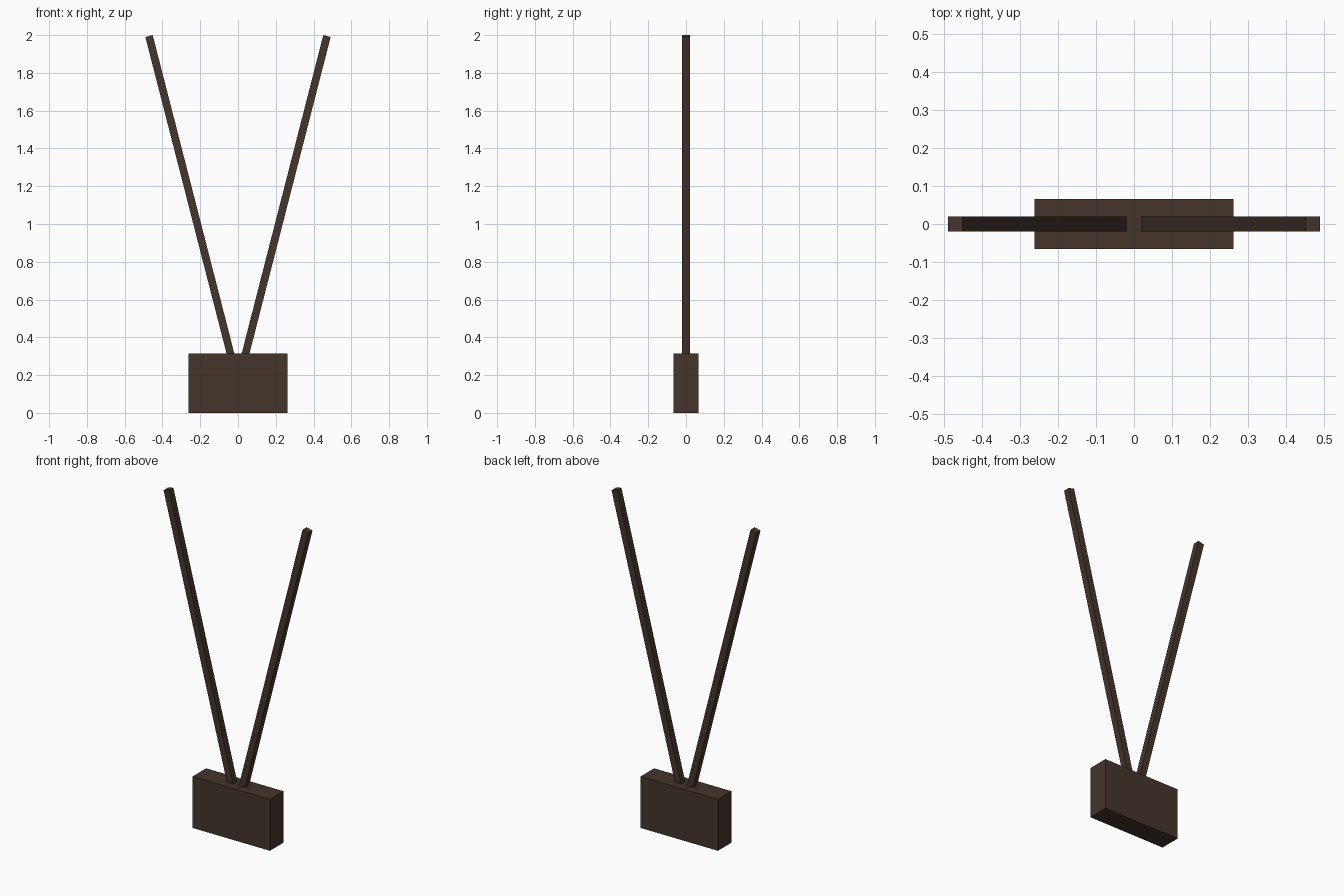
import bpy
from mathutils import Vector

if "Cube" in bpy.data.objects:
    bpy.data.objects.remove(bpy.data.objects["Cube"])

wood = bpy.data.materials.new("dark_brown")
wood.diffuse_color = (0.06, 0.035, 0.025, 1)
wood.use_nodes = True
wood.node_tree.nodes["Principled BSDF"].inputs["Base Color"].default_value = wood.diffuse_color


def box(name, center, size, tilt=0.0):
    bpy.ops.mesh.primitive_cube_add(size=1, location=center)
    ob = bpy.context.object
    ob.name = name
    ob.scale = size
    ob.rotation_euler = (0, tilt, 0)
    ob.data.materials.append(wood)
    return ob


# base block
box("base_block", (0, 0, 0.1575), (0.524, 0.131, 0.315))

# two square rods spreading in a V, feet slightly sunk in the block
for name, side in (("left_rod", -1), ("right_rod", 1)):
    foot = Vector((side * 0.039, 0, 0.31))
    tip = Vector((side * 0.471, 0, 1.995))
    axis = tip - foot
    tilt = side * Vector((0, 0, 1)).angle(axis)
    box(name, (foot + tip) / 2, (0.04, 0.04, axis.length), tilt)
